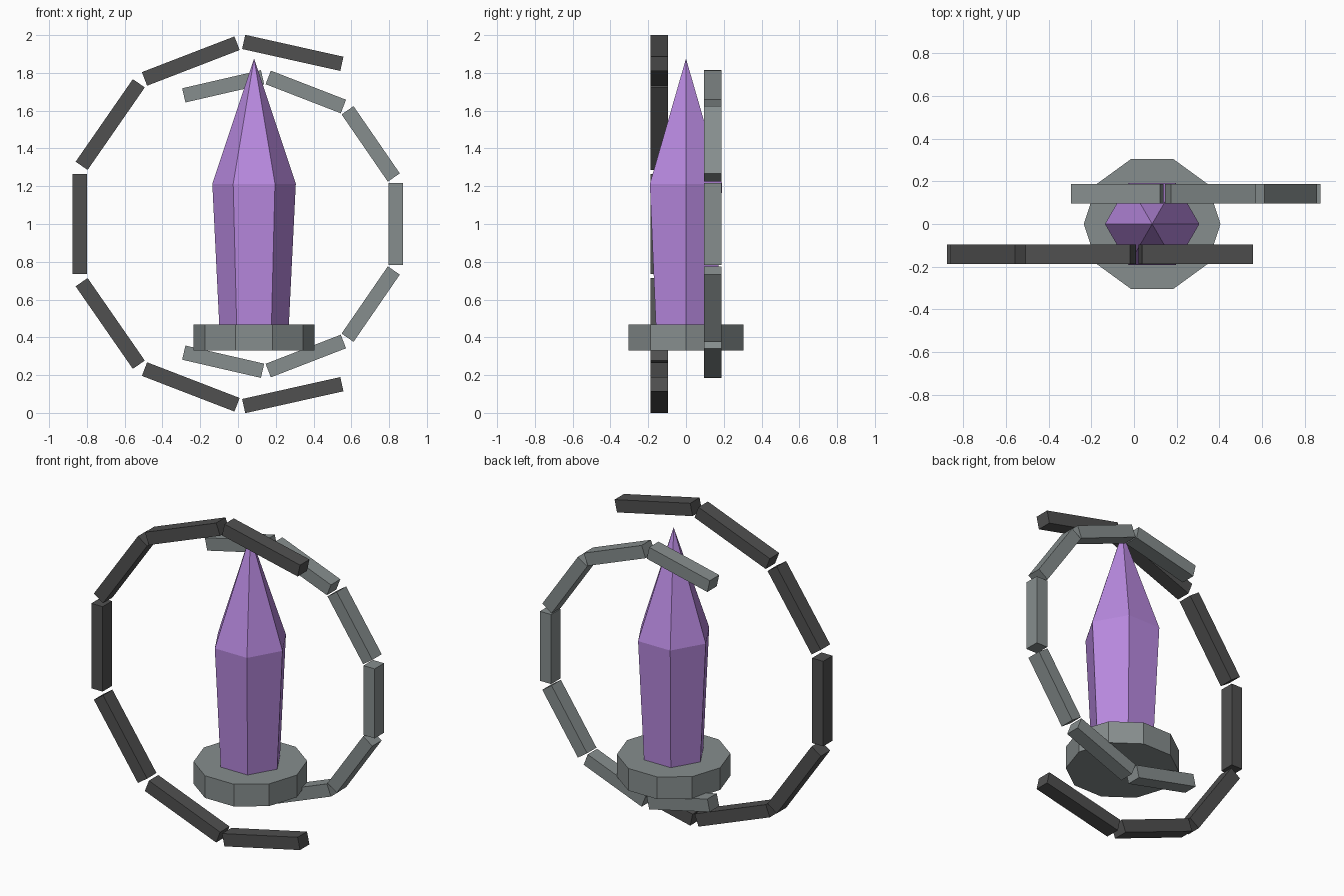
import bpy, math

if "Cube" in bpy.data.objects:
    bpy.data.objects.remove(bpy.data.objects["Cube"])

def material(name, rgb):
    m = bpy.data.materials.new(name)
    m.diffuse_color = (*rgb, 1)
    m.use_nodes = True
    m.node_tree.nodes["Principled BSDF"].inputs["Base Color"].default_value = m.diffuse_color
    return m

DARK = material("dark_metal", (0.08, 0.08, 0.08))
GREY = material("grey_stone", (0.24, 0.27, 0.27))
PURPLE = material("crystal_purple", (0.48, 0.25, 0.74))
CX = 0.085  # shared axis of crystal and base

def bar(name, a, b, y, mat, thick=0.077, depth=0.092):
    """Square bar whose centreline runs from a to b in the xz plane."""
    dx, dz = b[0] - a[0], b[1] - a[1]
    bpy.ops.mesh.primitive_cube_add(
        size=1, location=((a[0] + b[0]) / 2, y, (a[1] + b[1]) / 2),
        rotation=(0, -math.atan2(dz, dx), 0))
    o = bpy.context.object
    o.name = name
    o.scale = (math.hypot(dx, dz), depth, thick)
    o.data.materials.append(mat)

def broken_ring(name, upper, side_x, half, y, mat):
    """Upright side bar plus upper bars mirrored about z = 1."""
    bar(name + "_side", (side_x, 1 - half), (side_x, 1 + half), y, mat)
    for i, (a, b) in enumerate(upper):
        bar(f"{name}_upper_{i}", a, b, y, mat)
        bar(f"{name}_lower_{i}", (a[0], 2 - a[1]), (b[0], 2 - b[1]), y, mat)

# front ring, open on the right
broken_ring("front_ring", [((0.03, 1.964), (0.55, 1.848)),
                           ((-0.495, 1.768), (-0.005, 1.957)),
                           ((-0.525, 1.745), (-0.828, 1.308))],
            -0.838, 0.264, -0.142, DARK)
# rear ring, smaller and open on the left
broken_ring("rear_ring", [((-0.287, 1.681), (0.13, 1.777)),
                          ((0.16, 1.776), (0.558, 1.622)),
                          ((0.58, 1.602), (0.825, 1.246))],
            0.834, 0.216, 0.142, GREY)

def lathe(name, sides, profile, mat):
    """Stack of polygon rings; a zero radius makes a point."""
    verts, rings, faces = [], [], []
    for r, z in profile:
        n = sides if r else 1
        rings.append([len(verts) + k for k in range(n)])
        verts += [(CX + r * math.cos(math.tau * k / sides),
                   r * math.sin(math.tau * k / sides), z) for k in range(n)]
    for lo, hi in zip(rings, rings[1:]):
        for k in range(sides):
            j = (k + 1) % sides
            faces.append((lo[k], lo[j], hi[j], hi[k]) if len(hi) > 1
                         else (lo[k], lo[j], hi[0]))
    faces.append(rings[0][::-1])
    if len(rings[-1]) > 1:
        faces.append(rings[-1])
    me = bpy.data.meshes.new(name)
    me.from_pydata(verts, [], faces)
    me.materials.append(mat)
    bpy.context.collection.objects.link(bpy.data.objects.new(name, me))

# pedestal and crystal
lathe("base", 10, [(0.32, 0.33), (0.32, 0.468)], GREY)
lathe("crystal", 6, [(0.183, 0.44), (0.221, 1.213), (0, 1.876)], PURPLE)
